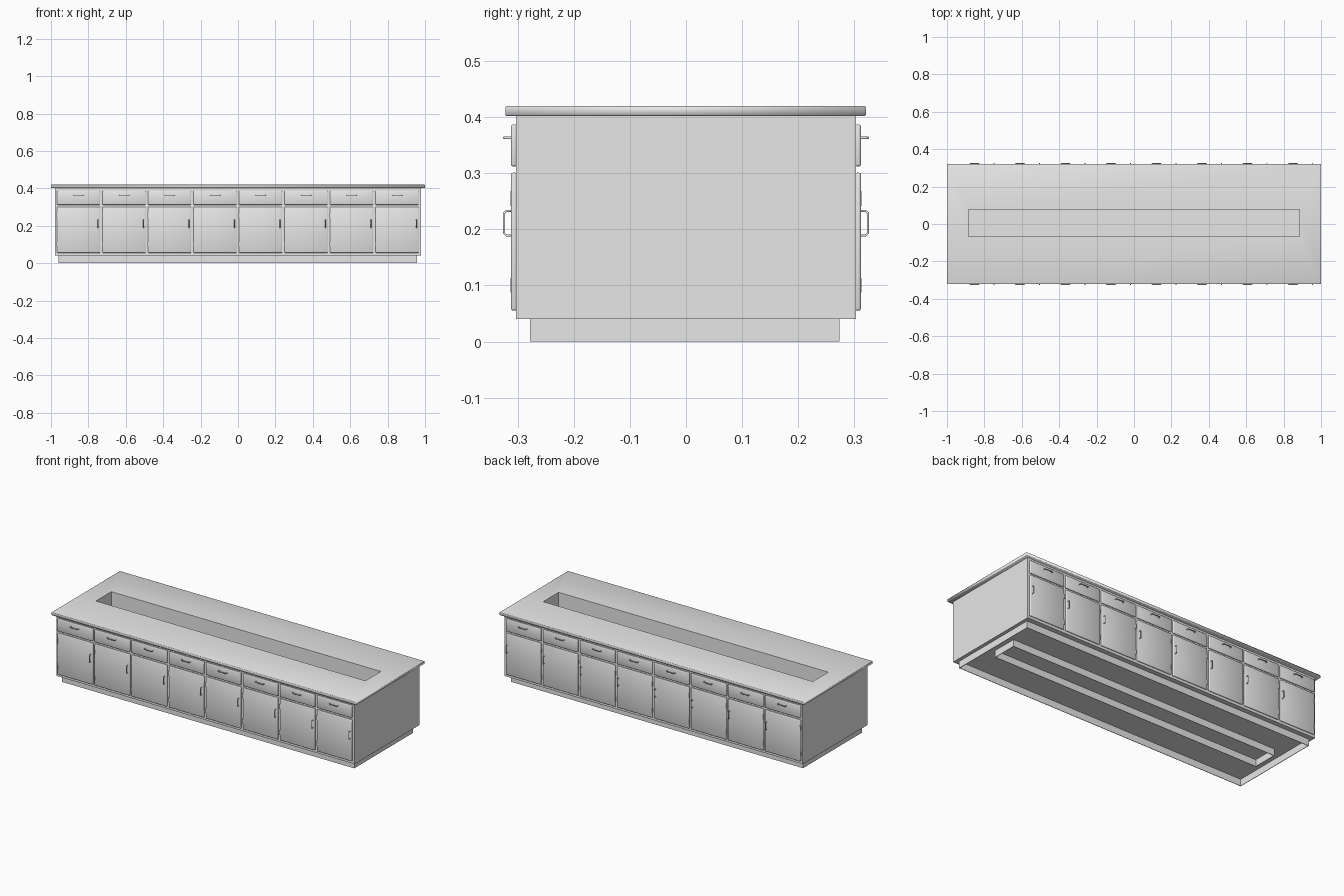
import bpy, bmesh
from mathutils import Vector

old = bpy.data.objects.get("Cube")
if old:
    bpy.data.objects.remove(old, do_unlink=True)

# One plain grey for the whole piece
grey = bpy.data.materials.new("light_grey")
grey.use_nodes = True
grey.diffuse_color = (0.8, 0.8, 0.8, 1)
grey.node_tree.nodes["Principled BSDF"].inputs["Base Color"].default_value = (0.8, 0.8, 0.8, 1)

OUTER = (-0.978, 0.978, -0.303, 0.303)
TOE = (-0.96, 0.958, -0.278, 0.274)
SLOT = (-0.886, 0.884, -0.068, 0.077)
TOP = (-1.0, 1.0, -0.322, 0.321)
COLUMNS, PITCH, FIRST = 8, 0.2432, -0.852


def grow(rect, d):
    return (rect[0] - d, rect[1] + d, rect[2] - d, rect[3] + d)


def make_object(name, bm):
    bmesh.ops.recalc_face_normals(bm, faces=bm.faces)
    mesh = bpy.data.meshes.new(name)
    bm.to_mesh(mesh)
    bm.free()
    ob = bpy.data.objects.new(name, mesh)
    bpy.context.collection.objects.link(ob)
    mesh.materials.append(grey)
    return ob


def frame(name, loops, smooth=False):
    """Closed rectangular frame from a cycle of (rectangle, height)."""
    bm = bmesh.new()
    rings = [[bm.verts.new((x, y, z)) for x, y in
              ((r[0], r[2]), (r[1], r[2]), (r[1], r[3]), (r[0], r[3]))] for r, z in loops]
    for a, b in zip(rings, rings[1:] + rings[:1]):
        for i in range(4):
            j = (i + 1) % 4
            bm.faces.new((a[i], a[j], b[j], b[i])).smooth = smooth
    for e in bm.edges:          # keep the opening crisp
        if all(abs(v.co.x) < 0.9 for v in e.verts):
            e.smooth = False
    return make_object(name, bm)


def box(name, lo, hi, bevel=0):
    bm = bmesh.new()
    bmesh.ops.create_cube(bm, size=1)
    lo, hi = Vector(lo), Vector(hi)
    for v in bm.verts:
        v.co = (lo + hi) / 2 + v.co * (hi - lo)
    if bevel:
        bmesh.ops.bevel(bm, geom=bm.edges[:], offset=bevel, segments=2,
                        profile=0.5, affect='EDGES')
        for f in bm.faces:
            f.smooth = True
    return make_object(name, bm)


def pull(name, centre, axis, half, radius):
    """Bent-wire pull running along the given axis."""
    depth, c = 0.013, 0.004
    path = ((-half, 0), (-half, depth - c), (c - half, depth),
            (half - c, depth), (half, depth - c), (half, 0))
    curve = bpy.data.curves.new(name, 'CURVE')
    curve.dimensions = '3D'
    curve.bevel_depth = radius
    curve.bevel_resolution = 1
    curve.use_fill_caps = True
    spline = curve.splines.new('POLY')
    spline.points.add(len(path) - 1)
    for p, (along, out) in zip(spline.points, path):
        p.co = (*(Vector(centre) + Vector(axis) * along - Vector((0, out, 0))), 1)
    curve.materials.append(grey)
    ob = bpy.data.objects.new(name, curve)
    bpy.context.collection.objects.link(ob)
    bpy.ops.object.select_all(action='DESELECT')
    ob.select_set(True)
    bpy.context.view_layer.objects.active = ob
    bpy.ops.object.convert(target='MESH')
    return bpy.context.view_layer.objects.active


def repeat(ob):
    """Eight columns along the front, mirrored to the back."""
    arr = ob.modifiers.new("columns", 'ARRAY')
    arr.count = COLUMNS
    arr.use_relative_offset = False
    arr.use_constant_offset = True
    arr.constant_offset_displace = (PITCH, 0, 0)
    mir = ob.modifiers.new("both_sides", 'MIRROR')
    mir.use_axis = (False, True, False)
    mir.use_mirror_merge = False


# Carcass around the central well, with its floor
frame("cabinet_body", [(OUTER, 0.04), (OUTER, 0.402), (SLOT, 0.402), (SLOT, 0.04)])
box("well_floor", (SLOT[0], SLOT[2], 0.04), (SLOT[1], SLOT[3], 0.044))

# Hollow plinth: outer toe kick and inner ring
for name, rect in (("toe_kick", TOE), ("inner_plinth", grow(SLOT, 0.003))):
    inner = grow(rect, -0.003)
    frame(name, [(rect, 0), (rect, 0.04), (inner, 0.04), (inner, 0)])

# Countertop with softened outer edges
frame("countertop", [(SLOT, 0.402), (grow(TOP, -0.002), 0.402), (TOP, 0.404),
                     (TOP, 0.417), (grow(TOP, -0.001), 0.419),
                     (grow(TOP, -0.003), 0.42), (SLOT, 0.42)], smooth=True)

# Doors, drawers and their hardware
left, right = FIRST - 0.1155, FIRST + 0.1155
repeat(box("doors", (left, -0.312, 0.055), (right, -0.301, 0.301), 0.004))
repeat(box("drawer_fronts", (left, -0.312, 0.312), (right, -0.301, 0.387), 0.004))
repeat(pull("drawer_pulls", (FIRST, -0.311, 0.363), (1, 0, 0), 0.026, 0.0025))
repeat(pull("door_pulls", (right - 0.012, -0.311, 0.211), (0, 0, 1), 0.022, 0.0022))
for z in (0.1, 0.255):
    repeat(box("door_hinges", (left - 0.002, -0.313, z - 0.013),
               (left + 0.003, -0.303, z + 0.013)))
